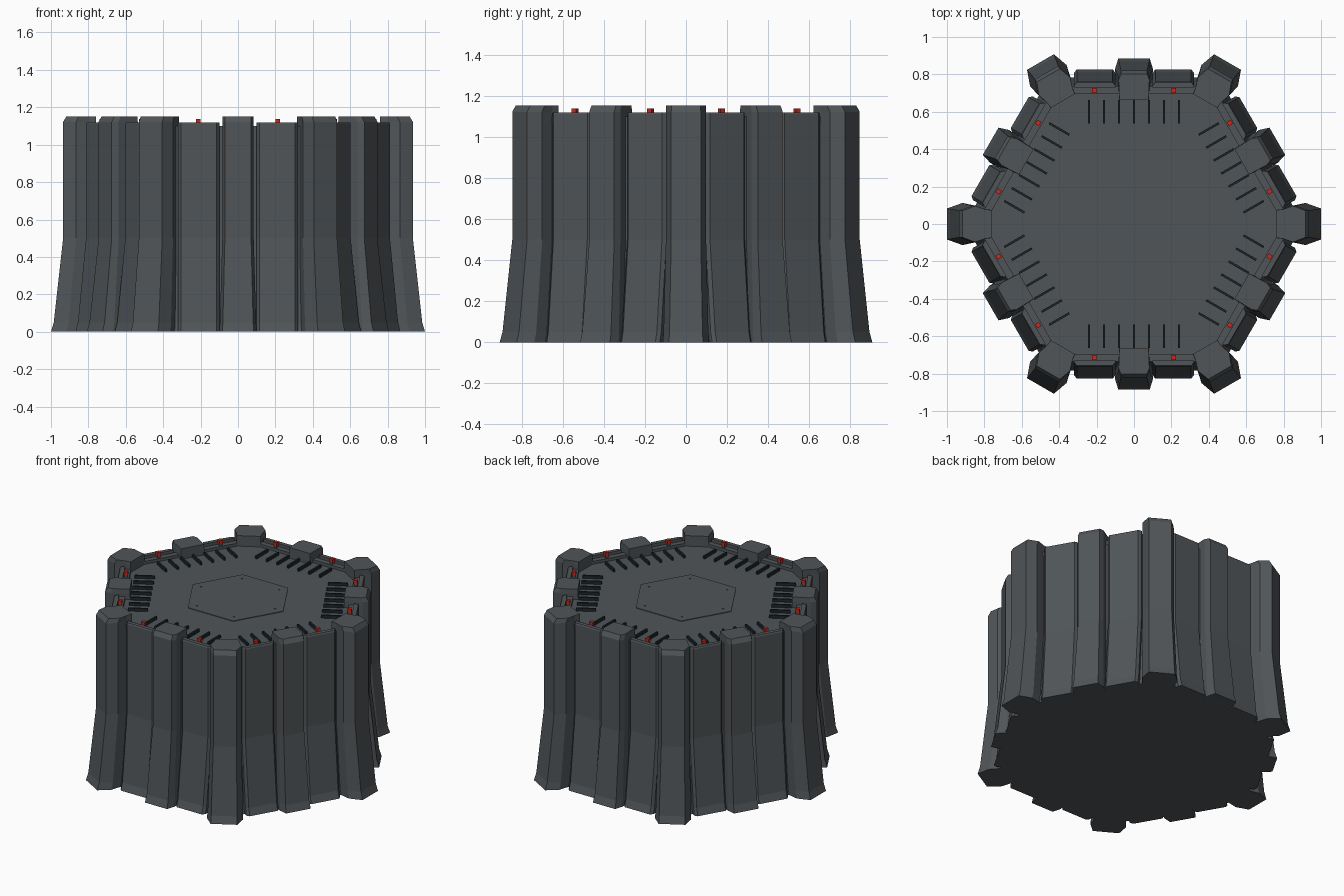
import bpy, bmesh, math
from mathutils import Matrix

if "Cube" in bpy.data.objects:
    bpy.data.objects.remove(bpy.data.objects["Cube"])

def material(name, rgb):
    m = bpy.data.materials.new(name)
    m.diffuse_color = (*rgb, 1)
    m.use_nodes = True
    m.node_tree.nodes["Principled BSDF"].inputs["Base Color"].default_value = m.diffuse_color
    return m

GREY = material("slate grey", (0.080, 0.090, 0.097))
DARK = material("dark vent", (0.010, 0.020, 0.021))
RED = material("red lamp", (0.60, 0.020, 0.010))

def finish(name, bm, mat):
    bmesh.ops.recalc_face_normals(bm, faces=bm.faces)
    me = bpy.data.meshes.new(name)
    bm.to_mesh(me)
    bm.free()
    me.materials.append(mat)
    ob = bpy.data.objects.new(name, me)
    bpy.context.collection.objects.link(ob)
    return ob

def loft(bm, rings):
    """Skin a stack of equal-length rings and cap both ends."""
    vs = [[bm.verts.new(p) for p in ring] for ring in rings]
    n = len(vs[0])
    for a, b in zip(vs, vs[1:]):
        for i in range(n):
            j = (i + 1) % n
            bm.faces.new((a[i], a[j], b[j], b[i]))
    bm.faces.new(vs[0])
    bm.faces.new(vs[-1])

def box(bm, centre, size):
    bmesh.ops.create_cube(bm, size=1, matrix=Matrix.Translation(centre) @ Matrix.Diagonal((*size, 1)))

def six_fold(bm, start):
    """Repeat the geometry around z, starting at the given angle in degrees."""
    base = bm.verts[:] + bm.edges[:] + bm.faces[:]
    first = bm.verts[:]
    for k in range(1, 6):
        new = bmesh.ops.duplicate(bm, geom=base)["geom"]
        bmesh.ops.rotate(bm, verts=[v for v in new if isinstance(v, bmesh.types.BMVert)],
                         matrix=Matrix.Rotation(math.radians(60 * k), 3, 'Z'))
    bmesh.ops.rotate(bm, verts=bm.verts[:], matrix=Matrix.Rotation(math.radians(start), 3, 'Z'))

FLARE = [(0, 1.0), (0.05, 0.77), (0.5, 0.0)]   # height, share of base flare

def flared(bm, section, top, chamfer, widen):
    """Section points are (outward, sideways, flare weight)."""
    rings = [[(r + 0.065 * f * w, t * (1 + widen * f), z) for r, t, w in section] for z, f in FLARE]
    rings.append([(r, t, top - chamfer) for r, t, w in section])
    rings.append([(r - 0.6 * chamfer * w, t * (1 - 4 * chamfer * widen), top) for r, t, w in section])
    loft(bm, rings)

def mirrored(half):
    return half + [(r, -t, w) for r, t, w in reversed(half)]

# Main hexagonal body with recessed deck
bm = bmesh.new()
def hexagon(radius, z):
    return [(radius * math.cos(math.radians(60 * i)), radius * math.sin(math.radians(60 * i)), z)
            for i in range(6)]
loft(bm, [hexagon(0.845 + 0.06 * f, z) for z, f in FLARE] + [hexagon(0.845, 1.08)])
finish("body", bm, GREY)

# Pillars on the six corners
bm = bmesh.new()
flared(bm, mirrored([(0.76, 0.075, 0), (0.80, 0.08, 0.3), (0.865, 0.098, 0.8), (0.935, 0.072, 1)]),
       1.152, 0.03, 0.15)
six_fold(bm, 0)
finish("corner_pillars", bm, GREY)

# Pillars in the middle of each side
bm = bmesh.new()
flared(bm, mirrored([(0.665, 0.08, 0), (0.785, 0.084, 0.7), (0.82, 0.07, 1)]), 1.152, 0.03, 0.2)
six_fold(bm, 30)
finish("side_pillars", bm, GREY)

# Wall panels, two per side
bm = bmesh.new()
for s in (1, -1):
    flared(bm, [(0.73, s * 0.10, 0), (0.745, s * 0.10, 1), (0.762, s * 0.115, 1),
                (0.762, s * 0.305, 1), (0.745, s * 0.32, 1), (0.73, s * 0.32, 0)], 1.12, 0.008, 0.0)
six_fold(bm, 30)
finish("wall_panels", bm, GREY)

# Low sill inside the walls
bm = bmesh.new()
box(bm, (0.714, 0, 1.085), (0.04, 0.78, 0.03))
six_fold(bm, 30)
finish("inner_sill", bm, GREY)

# Upright vent fins, seven per side
bm = bmesh.new()
for i in range(-3, 4):
    box(bm, (0.60, i * 0.08, 1.089), (0.125, 0.012, 0.022))
six_fold(bm, 30)
finish("vent_fins", bm, DARK)

# Small lamps on the sill
bm = bmesh.new()
for s in (1, -1):
    box(bm, (0.714, s * 0.212, 1.126), (0.025, 0.025, 0.024))
six_fold(bm, 30)
finish("lamps", bm, RED)

# Lamp posts
bm = bmesh.new()
for s in (1, -1):
    box(bm, (0.714, s * 0.212, 1.105), (0.02, 0.02, 0.022))
six_fold(bm, 30)
finish("lamp_posts", bm, GREY)

# Central hexagonal deck plate
bm = bmesh.new()
loft(bm, [hexagon(0.342, 1.078), hexagon(0.342, 1.084)])
finish("deck_plate", bm, GREY)

# Bolts near the plate corners
bm = bmesh.new()
box(bm, (0.28, 0, 1.085), (0.01, 0.01, 0.004))
six_fold(bm, 0)
finish("plate_bolts", bm, GREY)
